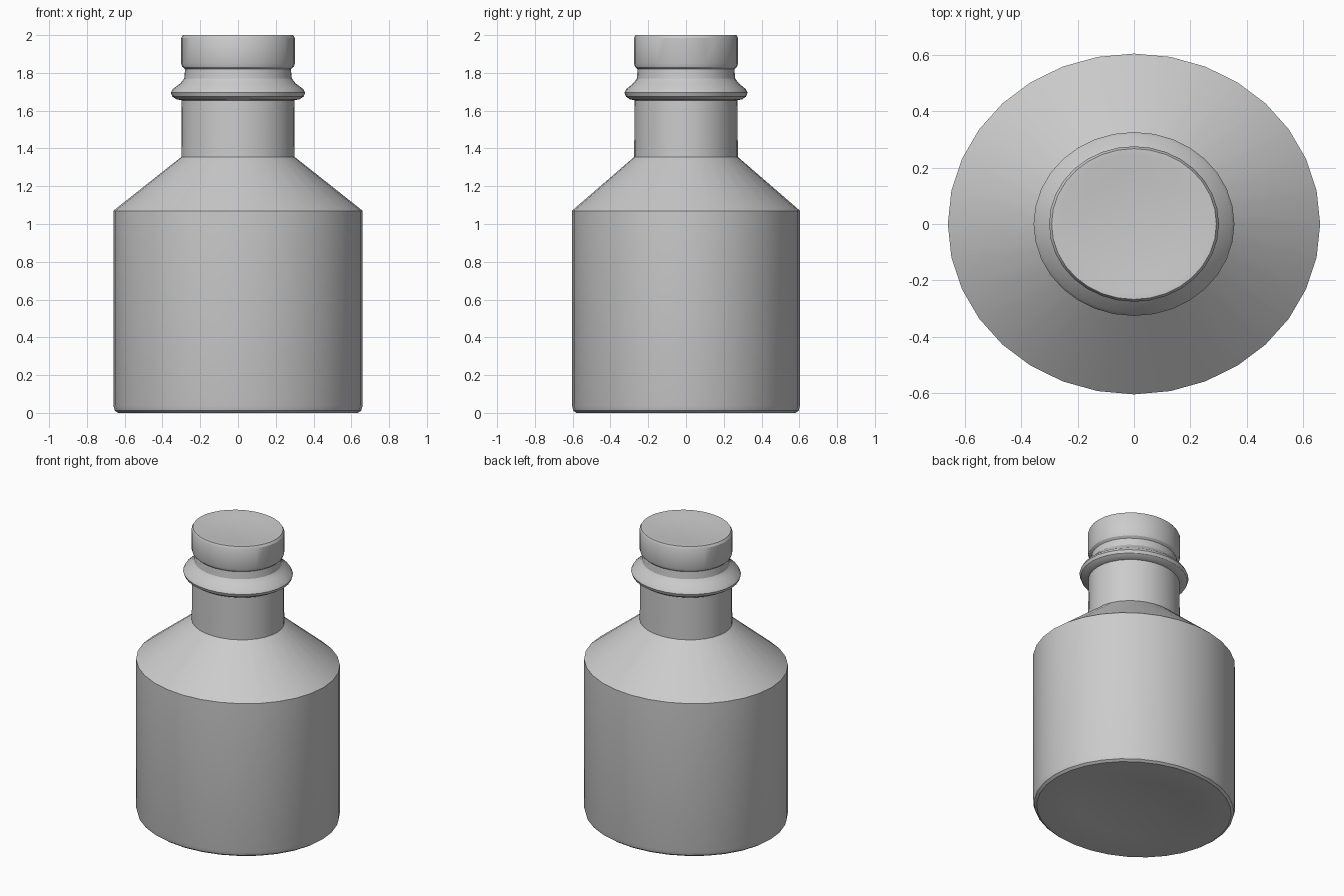
import bpy, bmesh, math

if "Cube" in bpy.data.objects:
    bpy.data.objects.remove(bpy.data.objects["Cube"])

SIDES = 32
Y_SCALE = 0.915  # the bottle is slightly oval


def lathe(name, profile):
    """Spin (radius, z) points into an oval solid; end points lie on the axis."""
    bm = bmesh.new()
    rings = []
    for r, z in profile:
        if r == 0:
            rings.append([bm.verts.new((0, 0, z))] * SIDES)
            continue
        rings.append([bm.verts.new((r * math.cos(2 * math.pi * i / SIDES),
                                    r * Y_SCALE * math.sin(2 * math.pi * i / SIDES), z))
                      for i in range(SIDES)])
    for a, b in zip(rings, rings[1:]):
        for i in range(SIDES):
            j = (i + 1) % SIDES
            corners = list(dict.fromkeys((a[i], a[j], b[j], b[i])))
            bm.faces.new(corners)
    bmesh.ops.recalc_face_normals(bm, faces=bm.faces)
    mesh = bpy.data.meshes.new(name)
    bm.to_mesh(mesh)
    bm.free()
    obj = bpy.data.objects.new(name, mesh)
    bpy.context.collection.objects.link(obj)
    bpy.ops.object.select_all(action='DESELECT')
    obj.select_set(True)
    bpy.context.view_layer.objects.active = obj
    bpy.ops.object.shade_smooth_by_angle(angle=math.radians(30))
    return obj


lathe("bottle", [
    # dished underside and rounded foot
    (0, 0.035), (0.20, 0.032), (0.36, 0.016), (0.46, 0.004), (0.56, 0.0),
    (0.635, 0.0), (0.652, 0.012), (0.66, 0.04),
    # straight body, sloping shoulder, neck
    (0.66, 1.07), (0.30, 1.355), (0.298, 1.655),
    # collar ring
    (0.325, 1.66), (0.348, 1.675), (0.356, 1.695), (0.345, 1.715),
    (0.305, 1.745), (0.285, 1.77), (0.28, 1.82),
    # mouth band with a slightly dished closed top
    (0.295, 1.832), (0.301, 1.85), (0.301, 1.985), (0.292, 2.0),
    (0.27, 2.0), (0.20, 1.99), (0, 1.988),
])
